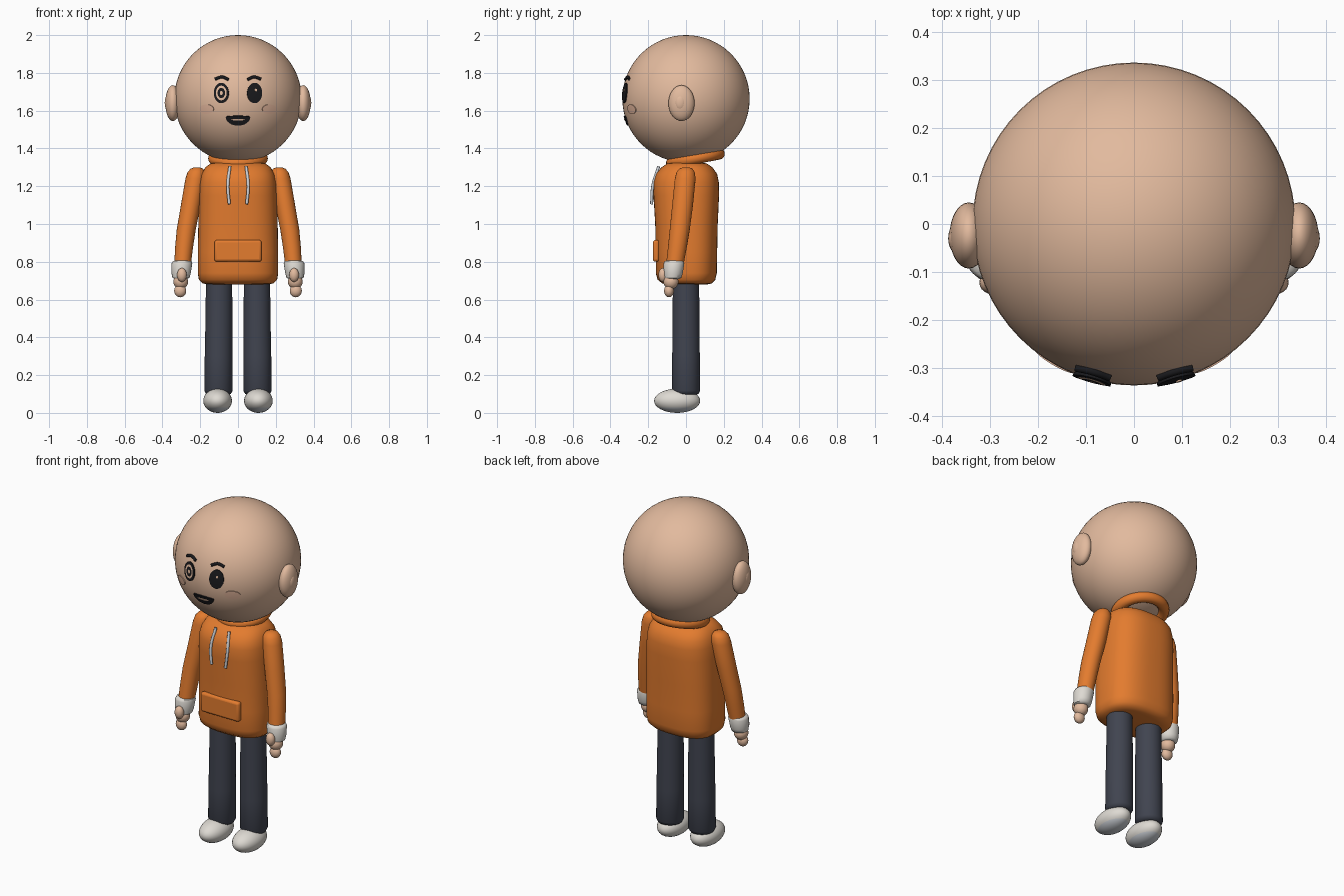
import bpy, bmesh
from math import sin, cos, pi, radians, copysign
from mathutils import Vector, Matrix

cube = bpy.data.objects.get("Cube")
if cube:
    bpy.data.objects.remove(cube, do_unlink=True)


def material(name, *rgb):
    m = bpy.data.materials.new(name)
    m.use_nodes = True
    m.diffuse_color = (*rgb, 1)
    m.node_tree.nodes["Principled BSDF"].inputs["Base Color"].default_value = (*rgb, 1)
    return m


SKIN = material("skin", .76, .49, .34)
ORANGE = material("orange_cloth", .77, .2, .028)
NAVY = material("dark_trousers", .052, .058, .08)
WHITE = material("off_white", .73, .7, .65)
SOLE = material("pale_grey", .6, .63, .67)
BLACK = material("black", .01, .01, .012)
BLUSH = material("blush", .74, .45, .32)

HEAD = Vector((0, 0, 1.663))
R = .337


def finish(bm, name, *mats):
    bmesh.ops.recalc_face_normals(bm, faces=bm.faces)
    mesh = bpy.data.meshes.new(name)
    bm.to_mesh(mesh)
    bm.free()
    for m in mats:
        mesh.materials.append(m)
    ob = bpy.data.objects.new(name, mesh)
    bpy.context.collection.objects.link(ob)
    bpy.ops.object.select_all(action='DESELECT')
    ob.select_set(True)
    bpy.context.view_layer.objects.active = ob
    bpy.ops.object.shade_smooth_by_angle(angle=radians(50))
    return ob


def ellipsoid(name, mat, centre, size, tilt=0, segs=32):
    bm = bmesh.new()
    mtx = (Matrix.Translation(centre) @ Matrix.Rotation(tilt, 4, 'X')
           @ Matrix.Diagonal((*size, 1)))
    bmesh.ops.create_uvsphere(bm, u_segments=segs, v_segments=segs // 2, radius=1, matrix=mtx)
    return finish(bm, name, mat)


def loft(name, mat, sections, power=2, n=40):
    """Skin stacked superellipse rings given as (x, y, z, half width, half depth)."""
    bm = bmesh.new()
    rings = []
    for x, y, z, rx, ry in sections:
        ring = []
        for i in range(n):
            c, s = cos(2 * pi * i / n), sin(2 * pi * i / n)
            ring.append(bm.verts.new((x + rx * copysign(abs(c) ** (2 / power), c),
                                      y + ry * copysign(abs(s) ** (2 / power), s), z)))
        rings.append(ring)
    for a, b in zip(rings, rings[1:]):
        for i in range(n):
            j = (i + 1) % n
            bm.faces.new((a[i], a[j], b[j], b[i]))
    bm.faces.new(rings[0])
    bm.faces.new(rings[-1])
    return finish(bm, name, mat)


def on_head(x, z, lift):
    """Point on the front of the head, raised by lift."""
    y = -(R * R - x * x - (z - HEAD.z) ** 2) ** .5
    d = Vector((x, y, z - HEAD.z))
    return HEAD + d.normalized() * (R + lift)


def face_plate(name, x, z, rx, rz, bands, lift=.006, flat_top=False, n=32):
    """Thin curved plate; bands lists (outer fraction, material) from the middle out."""
    bm = bmesh.new()
    mats = list(dict.fromkeys(m for _, m in bands))

    def ring(f, up):
        out = []
        for i in range(n):
            a = 2 * pi * i / n
            h = sin(a) * (.12 if flat_top and sin(a) > 0 else 1)
            out.append(bm.verts.new(on_head(x + f * rx * cos(a), z + f * rz * h, up)))
        return out

    prev = ring(.02, lift)
    bm.faces.new(prev)
    last = .02
    steps = [(last + (f - last) * k / 3, lift, m) for last, (f, m) in
             zip([.02] + [b[0] for b in bands], bands) for k in (1, 2, 3)]
    steps.append((1, -.002, bands[-1][1]))
    for f, up, m in steps:
        cur = ring(f, up)
        for i in range(n):
            j = (i + 1) % n
            bm.faces.new((prev[i], prev[j], cur[j], cur[i])).material_index = mats.index(m)
        prev = cur
    return finish(bm, name, *mats)


def cord(name, mat, points, radius):
    cu = bpy.data.curves.new(name, 'CURVE')
    cu.dimensions = '3D'
    cu.bevel_depth = radius
    cu.bevel_resolution = 3
    cu.use_fill_caps = True
    sp = cu.splines.new('BEZIER')
    sp.bezier_points.add(len(points) - 1)
    for bp, p in zip(sp.bezier_points, points):
        bp.co = p
        bp.handle_left_type = bp.handle_right_type = 'AUTO'
    cu.materials.append(mat)
    ob = bpy.data.objects.new(name, cu)
    bpy.context.collection.objects.link(ob)
    return ob


# Head
ellipsoid("head", SKIN, HEAD, (R, R, R), segs=64)

# Hooded top: body, tilted collar and pocket
body = [(.68, .15, -.09, .11), (.685, .187, -.125, .135), (.705, .207, -.15, .155),
        (.74, .213, -.16, .163), (.85, .213, -.16, .165), (1, .21, -.163, .168),
        (1.15, .207, -.172, .175), (1.22, .203, -.173, .174), (1.265, .193, -.16, .165),
        (1.3, .173, -.13, .14), (1.32, .145, -.1, .11), (1.33, .1, -.06, .07)]
loft("hoodie_body", ORANGE, [(0, (a + b) / 2, z, w, (b - a) / 2) for z, w, a, b in body],
     power=2.6, n=64)

bpy.ops.mesh.primitive_torus_add(major_segments=48, minor_segments=16, major_radius=.128,
                                 minor_radius=.03, location=(0, .05, 1.347),
                                 rotation=(radians(11), 0, 0))
collar = bpy.context.object
collar.name = "hood_collar"
collar.data.materials.append(ORANGE)
bpy.ops.object.shade_smooth_by_angle(angle=radians(60))

bm = bmesh.new()
bmesh.ops.create_cube(bm, size=1, matrix=Matrix.Translation((0, -.158, .858))
                      @ Matrix.Diagonal((.25, .034, .114, 1)))
pocket = finish(bm, "front_pocket", ORANGE)
bev = pocket.modifiers.new("round", 'BEVEL')
bev.width = .013
bev.segments = 3

# Mouth with a thin light strip
face_plate("mouth", 0, 1.568, .064, .045, [(1, BLACK)], flat_top=True)
face_plate("teeth", 0, 1.555, .036, .004, [(1, SKIN)], lift=.009)

for s, side in ((-1, "right"), (1, "left")):
    # Ears
    ellipsoid(side + "_ear", SKIN, (s * .345, -.024, 1.64), (.04, .069, .095))
    ellipsoid(side + "_inner_ear", SKIN, (s * .372, -.03, 1.642), (.016, .03, .042), segs=20)

    # Eyes, brows and cheeks
    if s < 0:
        bands = [(.2, SKIN), (.5, BLACK), (.72, SKIN), (1, BLACK)]
    else:
        bands = [(1, BLACK)]
        face_plate("eye_glint", .092, 1.708, .006, .007, [(1, SKIN)], lift=.009, n=12)
    face_plate(side + "_eye", s * .087, 1.693, .039, .053, bands)
    cord(side + "_brow", BLACK, [on_head(s * x, z, .003) for x, z in
                                 ((.05, 1.764), (.085, 1.777), (.12, 1.766))], .008)
    face_plate(side + "_cheek", s * .165, 1.608, .037, .025, [(1, BLUSH)], lift=.004)

    # Drawstrings
    cord(side + "_drawstring", SOLE, [(s * .043, -.145, 1.305), (s * .054, -.176, 1.2),
                                      (s * .046, -.182, 1.105)], .008)

    # Sleeves, cuffs and hands
    sleeve = [(.217, 0, 1.3, .015), (.218, 0, 1.293, .034), (.221, -.002, 1.275, .048),
              (.226, -.004, 1.24, .055), (.25, -.018, 1.1, .055), (.274, -.033, .97, .053),
              (.285, -.045, .88, .05), (.294, -.06, .78, .046)]
    loft(side + "_sleeve", ORANGE, [(s * x, y, z, r * .95, r) for x, y, z, r in sleeve])
    cuff = [(.294, -.062, .808, .035), (.295, -.063, .803, .05), (.297, -.064, .79, .055),
            (.301, -.068, .735, .05), (.302, -.07, .715, .045), (.302, -.07, .708, .03)]
    loft(side + "_cuff", WHITE, [(s * x, y, z, r, r) for x, y, z, r in cuff])
    ellipsoid(side + "_palm", SKIN, (s * .303, -.08, .695), (.039, .04, .04), segs=24)
    ellipsoid(side + "_fingers", SKIN, (s * .306, -.09, .646), (.032, .026, .034), segs=24)
    ellipsoid(side + "_thumb", SKIN, (s * .297, -.122, .73), (.026, .024, .037), segs=20)

    # Trouser legs
    leg = [(.105, .095, .05), (.104, .1, .066), (.103, .118, .075), (.103, .3, .073),
           (.101, .5, .071), (.1, .76, .069)]
    loft(side + "_trouser_leg", NAVY, [(s * x, 0, z, r, r) for x, z, r in leg])

    # Shoes with a paler sole underneath
    shoe = ellipsoid(side + "_shoe", WHITE, (s * .108, -.047, .064), (.076, .122, .064))
    shoe.data.materials.append(SOLE)
    for p in shoe.data.polygons:
        p.material_index = int(p.center.z < .03)
